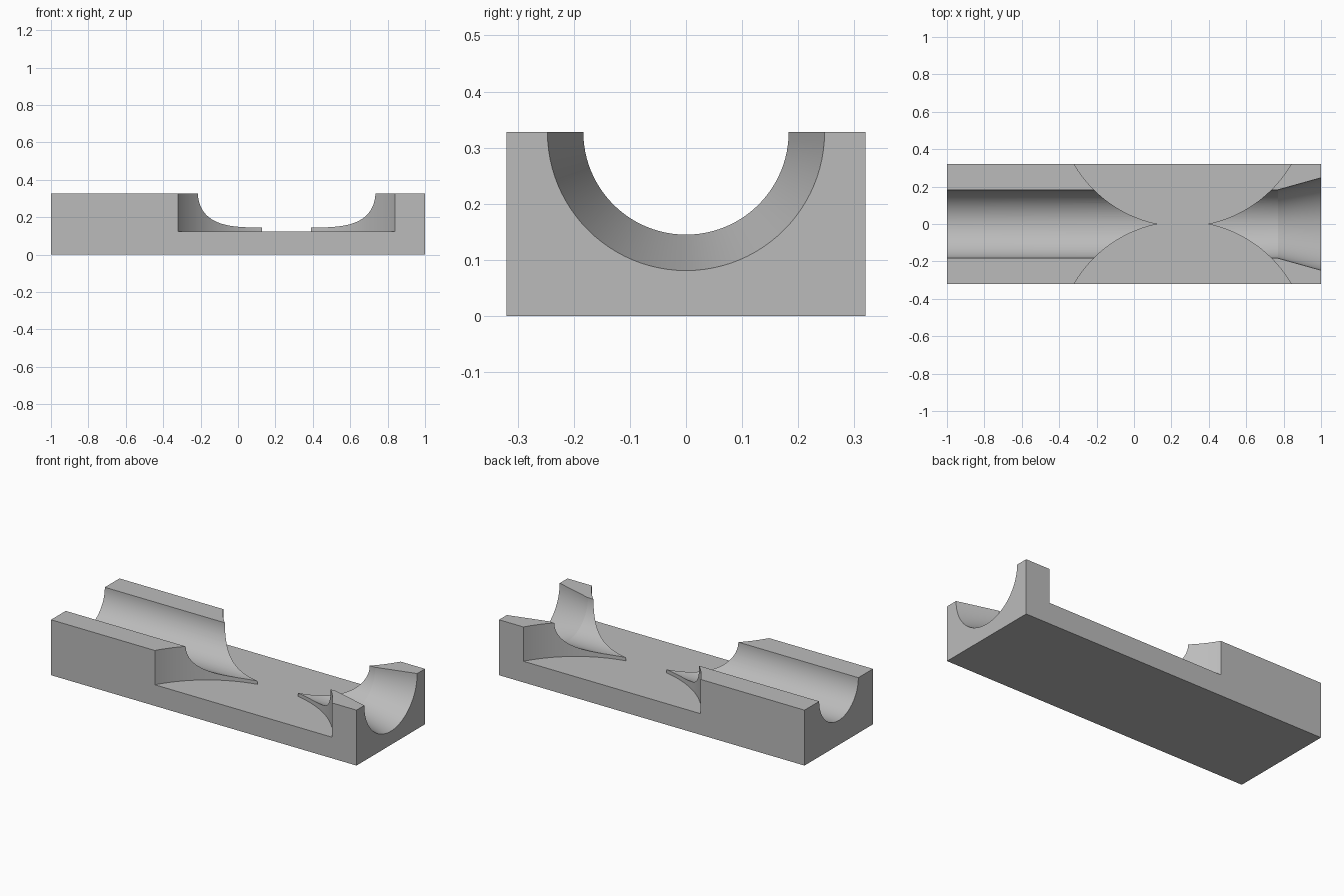
import bpy, bmesh, math
from mathutils import Matrix, Vector

if "Cube" in bpy.data.objects:
    bpy.data.objects.remove(bpy.data.objects["Cube"])

LENGTH, WIDTH, HEIGHT = 2.0, 0.64, 0.328
FLOOR = 0.125                      # height of the pocket floor
BORE, FLARE = 0.183, 0.247         # groove radius, and radius at the flared end
FLARE_START = 0.77

grey = bpy.data.materials.new("plain grey")
grey.use_nodes = True
colour = (0.5, 0.5, 0.5, 1)
grey.diffuse_color = colour
grey.node_tree.nodes["Principled BSDF"].inputs["Base Color"].default_value = colour


def finish(name, bm):
    bmesh.ops.recalc_face_normals(bm, faces=bm.faces)
    mesh = bpy.data.meshes.new(name)
    bm.to_mesh(mesh)
    bm.free()
    mesh.materials.append(grey)
    obj = bpy.data.objects.new(name, mesh)
    bpy.context.collection.objects.link(obj)
    return obj


def cylinder(name, radius, depth, centre):
    bm = bmesh.new()
    bmesh.ops.create_cone(bm, cap_ends=True, segments=192, radius1=radius,
                          radius2=radius, depth=depth,
                          matrix=Matrix.Translation(centre))
    return finish(name, bm)


def revolve_x(name, profile, z, segments=96):
    """Spin (x, radius) points around a lengthwise axis at height z."""
    bm = bmesh.new()
    rings = []
    for x, r in profile:
        angles = [2 * math.pi * i / segments for i in range(segments)]
        rings.append([bm.verts.new((x, r * math.cos(a), z + r * math.sin(a)))
                      for a in angles])
    for a, b in zip(rings, rings[1:]):
        for i in range(segments):
            j = (i + 1) % segments
            bm.faces.new((a[i], a[j], b[j], b[i]))
    bm.faces.new(rings[0])
    bm.faces.new(rings[-1])
    return finish(name, bm)


# Solid block
bm = bmesh.new()
bmesh.ops.create_cube(bm, size=1)
bmesh.ops.scale(bm, vec=(LENGTH, WIDTH, HEIGHT), verts=bm.verts)
bmesh.ops.translate(bm, vec=(0, 0, HEIGHT / 2), verts=bm.verts)
block = finish("cradle_block", bm)

# Long round groove that flares out at one end
over = 0.1
end_radius = FLARE + (FLARE - BORE) * over / (1 - FLARE_START)
cutters = [revolve_x("groove_cutter", [(-1 - over, BORE), (FLARE_START, BORE),
                                       (1 + over, end_radius)], HEIGHT)]

# Two large discs scoop the pocket from either side, meeting in cusps
for side, label in ((-1, "front"), (1, "back")):
    cutters.append(cylinder(label + "_scoop_cutter", 0.672, 1,
                            Vector((0.26, side * 0.659, FLOOR + 0.5))))

for cutter in cutters:
    cutter.hide_render = True
    cut = block.modifiers.new(cutter.name, 'BOOLEAN')
    cut.operation = 'DIFFERENCE'
    cut.solver = 'EXACT'
    cut.object = cutter

# Apply the cuts and remove the helpers
bpy.ops.object.select_all(action='DESELECT')
block.select_set(True)
bpy.context.view_layer.objects.active = block
for cutter in cutters:
    bpy.ops.object.modifier_apply(modifier=cutter.name)
    bpy.data.objects.remove(cutter)
bpy.ops.object.shade_smooth_by_angle(angle=math.radians(12))
